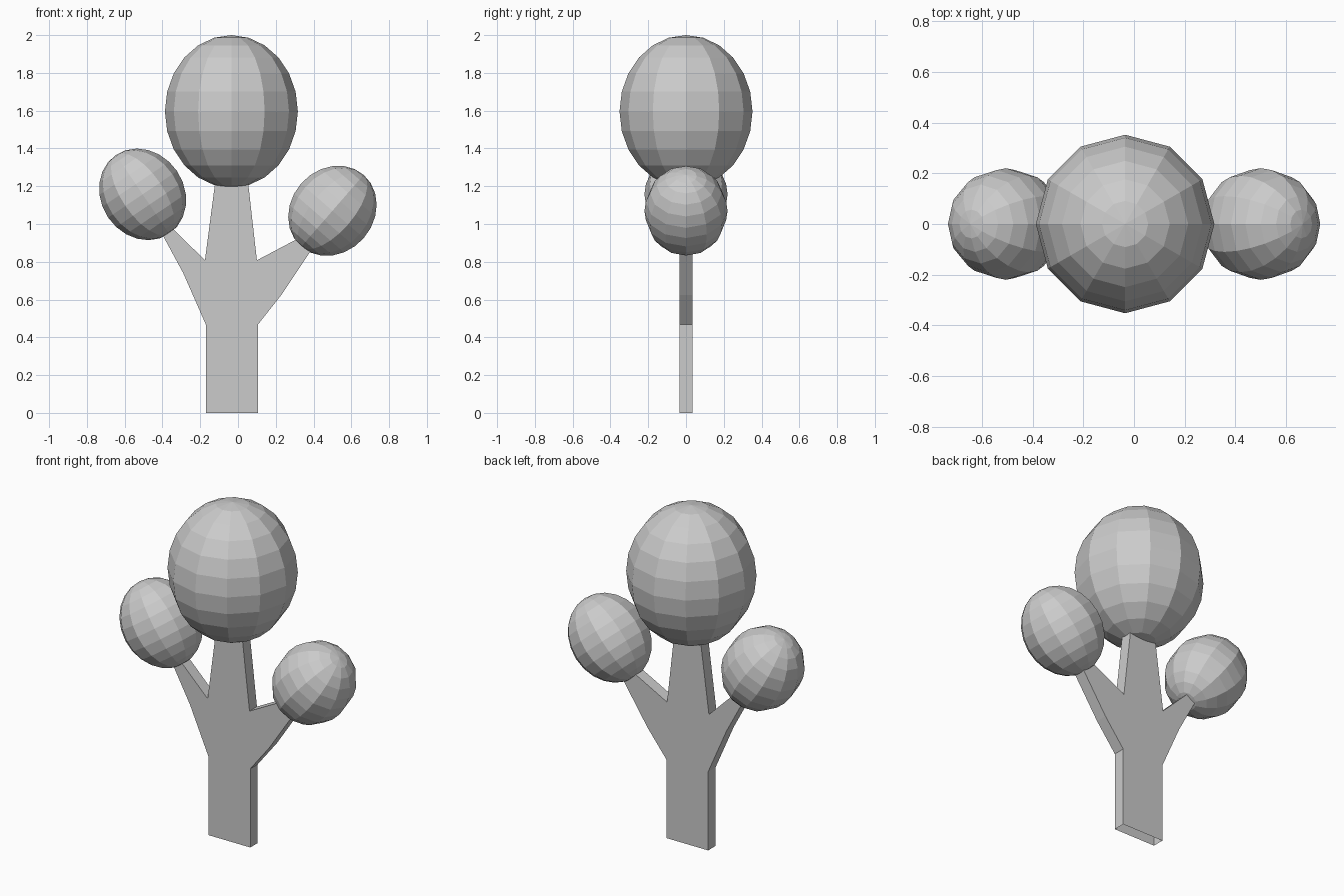
import bpy, bmesh, math

if "Cube" in bpy.data.objects:
    bpy.data.objects.remove(bpy.data.objects["Cube"])

HALF = 0.035  # half thickness of the flat trunk


# Leaf ball: low-poly stretched sphere, tilted in the front plane
def leaf_ball(name, x, z, radius, height, tilt):
    bpy.ops.mesh.primitive_uv_sphere_add(segments=12, ring_count=12, radius=1,
                                         location=(x, 0, z),
                                         rotation=(0, math.radians(tilt), 0))
    ball = bpy.context.object
    ball.name = name
    ball.scale = (radius, radius, height)


leaf_ball("top_crown", -0.035, 1.596, 0.352, 0.404, 0)
leaf_ball("left_crown", -0.505, 1.157, 0.22, 0.252, -34)
leaf_ball("right_crown", 0.50, 1.07, 0.22, 0.252, 41)

# Flat trunk with three branches, outlined in the front plane
outline = [(-0.17, 0), (0.105, 0), (0.105, 0.467), (0.23, 0.625),
           (0.41, 0.895), (0.36, 0.945), (0.10, 0.808),
           (0.05, 1.25), (-0.117, 1.25), (-0.175, 0.808),
           (-0.37, 1.0), (-0.42, 0.98), (-0.29, 0.74), (-0.17, 0.467)]
open_sides = {0, 4, 7, 10}  # base and branch tips have no cap

bm = bmesh.new()
front = [bm.verts.new((x, -HALF, z)) for x, z in outline]
back = [bm.verts.new((x, HALF, z)) for x, z in outline]
bm.faces.new(front)
bm.faces.new(back[::-1])
n = len(outline)
for i in range(n):
    if i not in open_sides:
        j = (i + 1) % n
        bm.faces.new((front[j], front[i], back[i], back[j]))
# Split front and back where the branches begin
for row in (front, back):
    bmesh.ops.connect_verts(bm, verts=[row[2], row[13]])
    bmesh.ops.connect_verts(bm, verts=[row[6], row[9]])
mesh = bpy.data.meshes.new("trunk")
bm.to_mesh(mesh)
bm.free()
bpy.context.collection.objects.link(bpy.data.objects.new("trunk", mesh))
